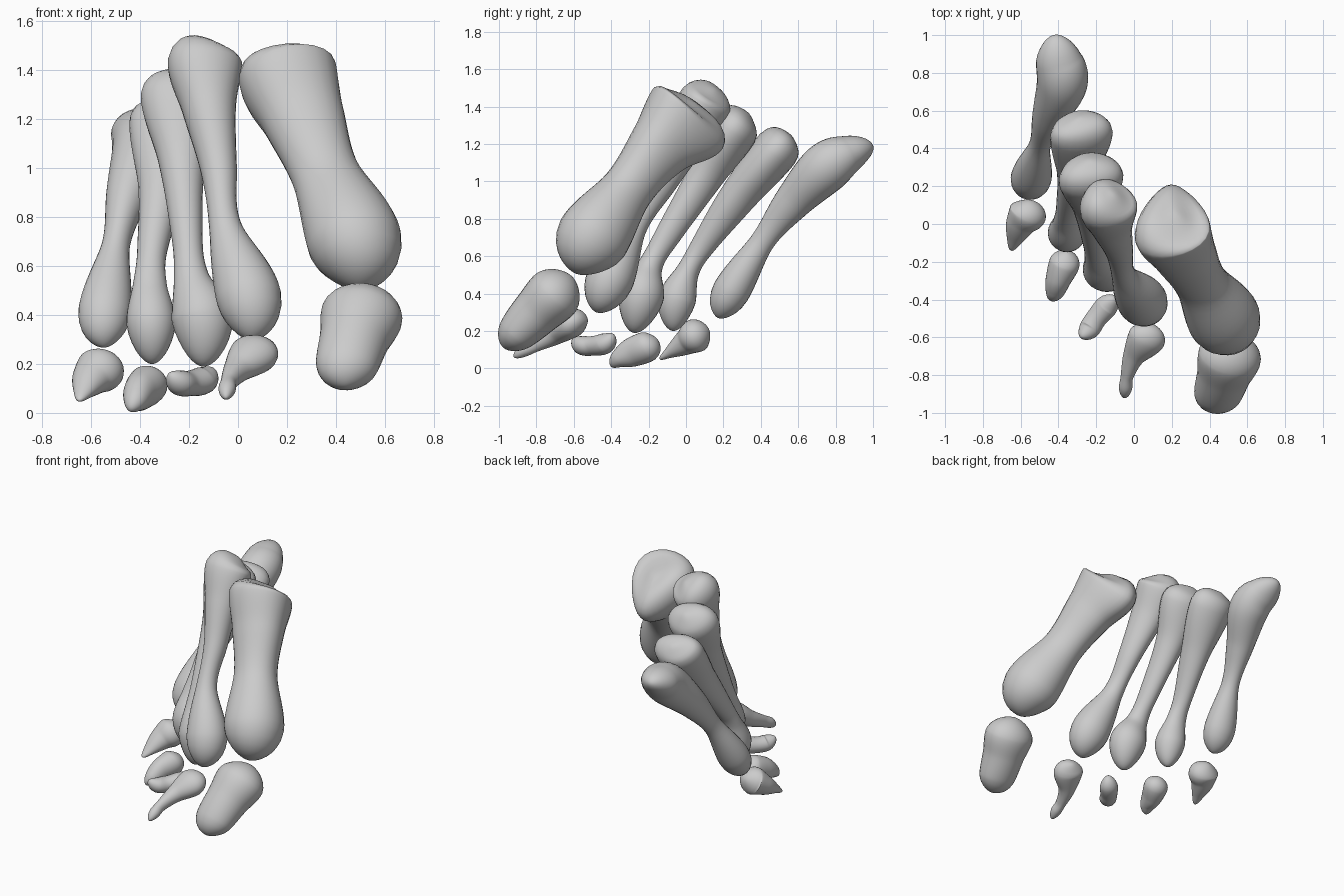
import bpy, bmesh, math
from mathutils import Vector, Quaternion

cube = bpy.data.objects.get("Cube")
if cube:
    bpy.data.objects.remove(cube, do_unlink=True)

SIDES = 28
STEPS = 9

bone_grey = bpy.data.materials.new("bone_grey")
bone_grey.use_nodes = True
colour = (0.6, 0.6, 0.6, 1)
bone_grey.diffuse_color = colour
bone_grey.node_tree.nodes["Principled BSDF"].inputs["Base Color"].default_value = colour


def spline(a, b, c, d, t):
    """Catmull-Rom blend between b and c."""
    return b + (c - a) * (t / 2) + (a * 2 - b * 5 + c * 4 - d) * (t * t / 2) \
        + (b * 3 - a - c * 3 + d) * (t ** 3 / 2)


def sample(stations):
    """Centres and squared radii along the bone, denser towards the rounded ends."""
    points = [Vector(s[:3]) for s in stations]
    areas = [Vector((s[3] ** 2, s[4] ** 2)) for s in stations]
    last = len(stations) - 1
    centres, squares = [], []
    for i in range(last):
        ids = [max(i - 1, 0), i, i + 1, min(i + 2, last)]
        for k in range(STEPS + (i == last - 1)):
            t = k / STEPS
            if i == 0:
                t = t * t
            elif i == last - 1:
                t = 1 - (1 - t) ** 2
            centres.append(spline(*[points[j] for j in ids], t))
            squares.append(spline(*[areas[j] for j in ids], t))
    return centres, squares


def bone(name, head, *body, tip, wedge=0, roll=0):
    """Loft rings along a path; each body station is x, y, z, width, depth.
    wedge widens the upper side and roll turns the rings, fading out towards the tip."""
    centres, squares = sample([(*head, 0, 0), *body, (*tip, 0, 0)])
    bm = bmesh.new()
    rings = []
    for i in range(1, len(centres) - 1):
        fade = (1 - i / len(centres)) ** 2
        along = (centres[i + 1] - centres[i - 1]).normalized()
        across = Vector((1, 0, 0))
        across = (across - along * across.dot(along)).normalized()
        across.rotate(Quaternion(along, math.radians(roll * fade)))
        up = along.cross(across)
        width, depth = [math.sqrt(max(q, 1e-6)) for q in squares[i]]
        ring = []
        for k in range(SIDES):
            angle = math.tau * k / SIDES
            side = width * math.cos(angle) * (1 + wedge * fade * math.sin(angle))
            ring.append(bm.verts.new(centres[i] + across * side
                                     + up * (depth * math.sin(angle))))
        rings.append(ring)
    for lower, upper in zip(rings, rings[1:]):
        for k in range(SIDES):
            n = (k + 1) % SIDES
            bm.faces.new((lower[k], lower[n], upper[n], upper[k]))
    # Close both ends with fans
    for ring, centre in ((rings[0], centres[0]), (rings[-1], centres[-1])):
        pole = bm.verts.new(centre)
        for k in range(SIDES):
            bm.faces.new((ring[k], ring[(k + 1) % SIDES], pole))
    bmesh.ops.recalc_face_normals(bm, faces=bm.faces)
    for face in bm.faces:
        face.smooth = True
    mesh = bpy.data.meshes.new(name)
    bm.to_mesh(mesh)
    bm.free()
    mesh.materials.append(bone_grey)
    bpy.context.collection.objects.link(bpy.data.objects.new(name, mesh))


# Long foot bones, from the big toe outwards
bone("first_metatarsal", (.2, .07, 1.41), (.2, .015, 1.34, .19, .245),
     (.27, -.14, 1.18, .165, .175), (.36, -.31, .96, .14, .14),
     (.48, -.505, .69, .192, .195), tip=(.51, -.595, .51), wedge=.55)
bone("second_metatarsal", (-.12, .16, 1.5), (-.14, .11, 1.425, .15, .145),
     (-.12, 0, 1.24, .11, .12), (-.08, -.13, 1, .075, .085),
     (-.05, -.28, .75, .068, .07), (.045, -.41, .47, .133, .128),
     tip=(.06, -.48, .3), wedge=.25, roll=-20)
bone("third_metatarsal", (-.23, .33, 1.37), (-.23, .26, 1.285, .17, .13),
     (-.23, .11, 1.04, .1, .1), (-.21, -.08, .74, .065, .072),
     (-.19, -.19, .55, .073, .067), (-.145, -.24, .38, .125, .12),
     tip=(-.14, -.28, .19), wedge=.2, roll=-15)
bone("fourth_metatarsal", (-.28, .56, 1.25), (-.28, .49, 1.175, .165, .12),
     (-.31, .28, .92, .1, .1), (-.35, .1, .67, .062, .067),
     (-.36, .01, .52, .07, .062), (-.355, -.05, .36, .1, .1),
     tip=(-.35, -.07, .2), wedge=.2, roll=-15)
bone("fifth_metatarsal", (-.42, 1, 1.19), (-.4, .88, 1.15, .12, .1),
     (-.38, .75, 1.075, .135, .135), (-.45, .57, .89, .09, .1),
     (-.5, .41, .68, .058, .065), (-.545, .24, .41, .108, .1), tip=(-.55, .17, .27))

# Toe bones
bone("first_toe_bone", (.53, -.61, .49), (.51, -.69, .41, .165, .145),
     (.475, -.8, .3, .143, .132), (.44, -.915, .18, .122, .102), tip=(.43, -.975, .11))
bone("second_toe_bone", (.1, -.53, .26), (.07, -.6, .245, .1, .075),
     (0, -.7, .18, .06, .055), (-.035, -.8, .13, .035, .04),
     (-.045, -.87, .095, .035, .035), tip=(-.05, -.92, .06))
bone("third_toe_bone", (-.1, -.39, .18), (-.14, -.43, .135, .06, .055),
     (-.2, -.5, .12, .056, .052), (-.24, -.56, .125, .055, .05), tip=(-.28, -.6, .16))
bone("fourth_toe_bone", (-.35, -.15, .15), (-.365, -.2, .12, .08, .08),
     (-.4, -.29, .085, .068, .078), (-.42, -.36, .05, .05, .05), tip=(-.44, -.4, .01))
bone("fifth_toe_bone", (-.54, .12, .21), (-.56, .06, .18, .1, .09),
     (-.6, 0, .14, .08, .07), (-.63, -.08, .09, .045, .035), tip=(-.65, -.14, .05))
